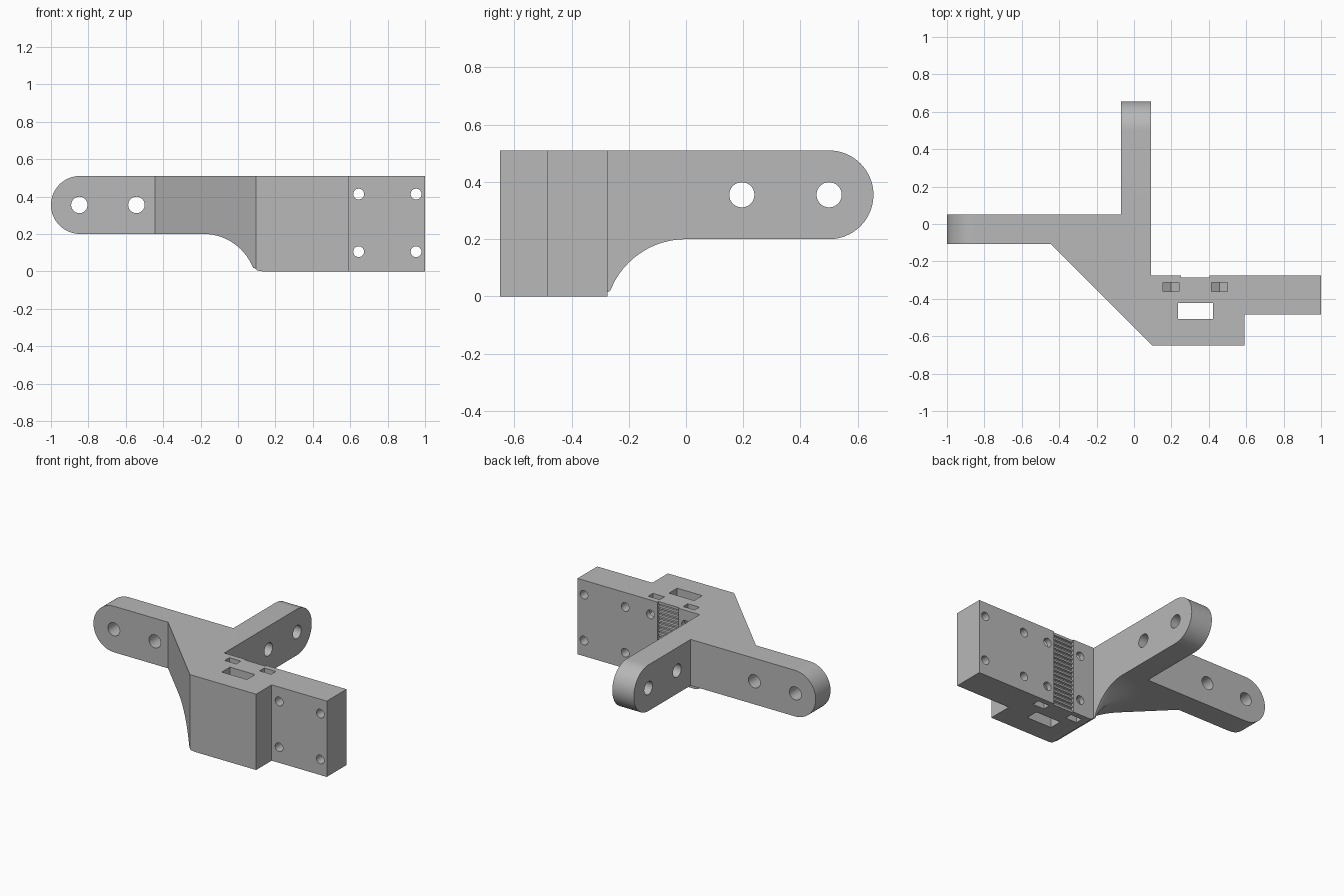
import bpy, bmesh
from math import sin, cos, pi, radians, sqrt

if "Cube" in bpy.data.objects:
    bpy.data.objects.remove(bpy.data.objects["Cube"])

TOP, ARM_Z, BACK, STEP = 0.51, 0.2, -0.275, -0.485
ARM_R = (TOP - ARM_Z) / 2
MID = ARM_Z + ARM_R

grey = bpy.data.materials.new("grey plastic")
grey.use_nodes = True
grey.diffuse_color = (0.48, 0.48, 0.48, 1)
grey.node_tree.nodes["Principled BSDF"].inputs["Base Color"].default_value = grey.diffuse_color


def to_object(name, bm):
    bmesh.ops.recalc_face_normals(bm, faces=bm.faces)
    mesh = bpy.data.meshes.new(name)
    bm.to_mesh(mesh)
    bm.free()
    mesh.materials.append(grey)
    ob = bpy.data.objects.new(name, mesh)
    bpy.context.scene.collection.objects.link(ob)
    return ob


def place(axis, u, v, w):
    return {"x": (w, u, v), "y": (u, w, v), "z": (u, v, w)}[axis]


def prism(name, pts, axis, lo, hi):
    """Extrude a flat outline along an axis."""
    bm = bmesh.new()
    rings = [[bm.verts.new(place(axis, u, v, w)) for u, v in pts] for w in (lo, hi)]
    for ring in rings:
        bm.faces.new(ring)
    for i in range(len(pts)):
        j = (i + 1) % len(pts)
        bm.faces.new((rings[0][i], rings[0][j], rings[1][j], rings[1][i]))
    return to_object(name, bm)


def circle(u, v, r, n=32):
    return [(u + r * cos(2 * pi * i / n), v + r * sin(2 * pi * i / n)) for i in range(n)]


def rect(u0, u1, v0, v1):
    return [(u0, v0), (u1, v0), (u1, v1), (u0, v1)]


def cut(cutter):
    """Subtract a cutter from the bracket, then discard it."""
    cutter.hide_render = True
    mod = bracket.modifiers.new("cut", "BOOLEAN")
    mod.operation, mod.solver, mod.object = "DIFFERENCE", "EXACT", cutter
    bpy.context.view_layer.objects.active = bracket
    bpy.ops.object.modifier_apply(modifier=mod.name)
    bpy.data.objects.remove(cutter)


# Whole bracket in plan: two arms, diagonal block and mounting plate
bracket = prism("corner_bracket", [
    (-1, 0.05), (-0.07, 0.05), (-0.07, 0.655), (0.09, 0.655), (0.09, BACK), (1, BACK),
    (1, STEP), (0.59, STEP), (0.59, -0.65), (0.097, -0.65), (-0.445, -0.108), (-1, -0.108)],
    "z", 0, TOP)


# Underside: concave fillet swept along the block and around its corner
def underside():
    reach, radius = 0.275, 0.285
    section = [(0.002, -0.1), (0.002, 0.015)]
    for i in range(17):
        d = 0.01 + (reach - 0.01) * i / 16
        section.append((d, ARM_Z - radius + sqrt(radius ** 2 - (reach - d) ** 2)))
    section += [(1.4, ARM_Z), (1.4, -0.1)]
    stations = [(radians(a), BACK) for a in range(60, 181, 5)] + [(pi, -0.9)]
    bm = bmesh.new()
    rings = [[bm.verts.new((0.09 + d * cos(a), y + d * sin(a), z)) for d, z in section]
             for a, y in stations]
    bm.faces.new(rings[0])
    bm.faces.new(rings[-1])
    for r, s in zip(rings, rings[1:]):
        for i in range(len(section)):
            j = (i + 1) % len(section)
            bm.faces.new((r[i], r[j], s[j], s[i]))
    return to_object("underside_cutter", bm)


cut(underside())
cut(prism("edge_cutter", [(0.08, -0.05), (0.08, 0.019), (0.091, 0.015), (0.105, 0.004),
                          (0.13, 0), (0.13, -0.05)], "y", -0.7, -0.2))


# Rounded arm ends
def end_cutter(axis, centre, side, lo, hi):
    arc = [(centre + side * ARM_R * cos(t), MID + ARM_R * sin(t))
           for t in (pi / 2 - pi * i / 32 for i in range(33))]
    far = centre + side * 0.3
    cut(prism("end_cutter", [(centre, 0.7)] + arc + [(centre, -0.1), (far, -0.1), (far, 0.7)],
              axis, lo, hi))


end_cutter("y", -1 + ARM_R, -1, -0.3, 0.3)
end_cutter("x", 0.655 - ARM_R, 1, -0.3, 0.3)

# Arm bolt holes
for x in (-0.848, -0.543):
    cut(prism("hole_cutter", circle(x, MID, 0.044), "y", -0.3, 0.3))
for y in (0.195, 0.5):
    cut(prism("hole_cutter", circle(y, MID, 0.044), "x", -0.3, 0.3))

# Plate bolt holes, and blind holes meeting the nut pockets
for z in (0.105, 0.413):
    for x, front in ((0.645, -0.6), (0.952, -0.6), (0.197, -0.4), (0.457, -0.4)):
        cut(prism("hole_cutter", circle(x, z, 0.029, 24), "y", front, -0.2))

# Nut pockets with pointed ends, from above and below
for x in (0.197, 0.457):
    for side in (1, -1):
        z = [TOP / 2 + side * h for h in (0.3, 0.134, 0.108)]
        cut(prism("pocket_cutter", [(x - 0.043, z[0]), (x - 0.043, z[1]), (x, z[2]),
                                    (x + 0.043, z[1]), (x + 0.043, z[0])], "y", -0.362, -0.312))

# Vertical belt slot through the block
cut(prism("slot_cutter", rect(0.235, 0.422, -0.508, -0.422), "z", -0.1, 0.7))

# Toothed belt recess on the back: comb-shaped profile
comb = [(-0.2, -0.05), (BACK - 0.01, -0.05)]
pitch = 0.0306
for i in range(16):
    z = 0.016 + i * pitch
    comb += [(BACK - 0.01, z), (BACK - 0.022, z + 0.003),
             (BACK - 0.022, z + 0.015), (BACK - 0.01, z + 0.018)]
comb += [(BACK - 0.01, 0.6), (-0.2, 0.6)]
cut(prism("belt_cutter", comb, "x", 0.25, 0.405))

# Smooth curved walls, keep edges sharp
for ob in bpy.context.selected_objects:
    ob.select_set(False)
bracket.select_set(True)
bpy.context.view_layer.objects.active = bracket
bpy.ops.object.shade_smooth_by_angle(angle=radians(30))
